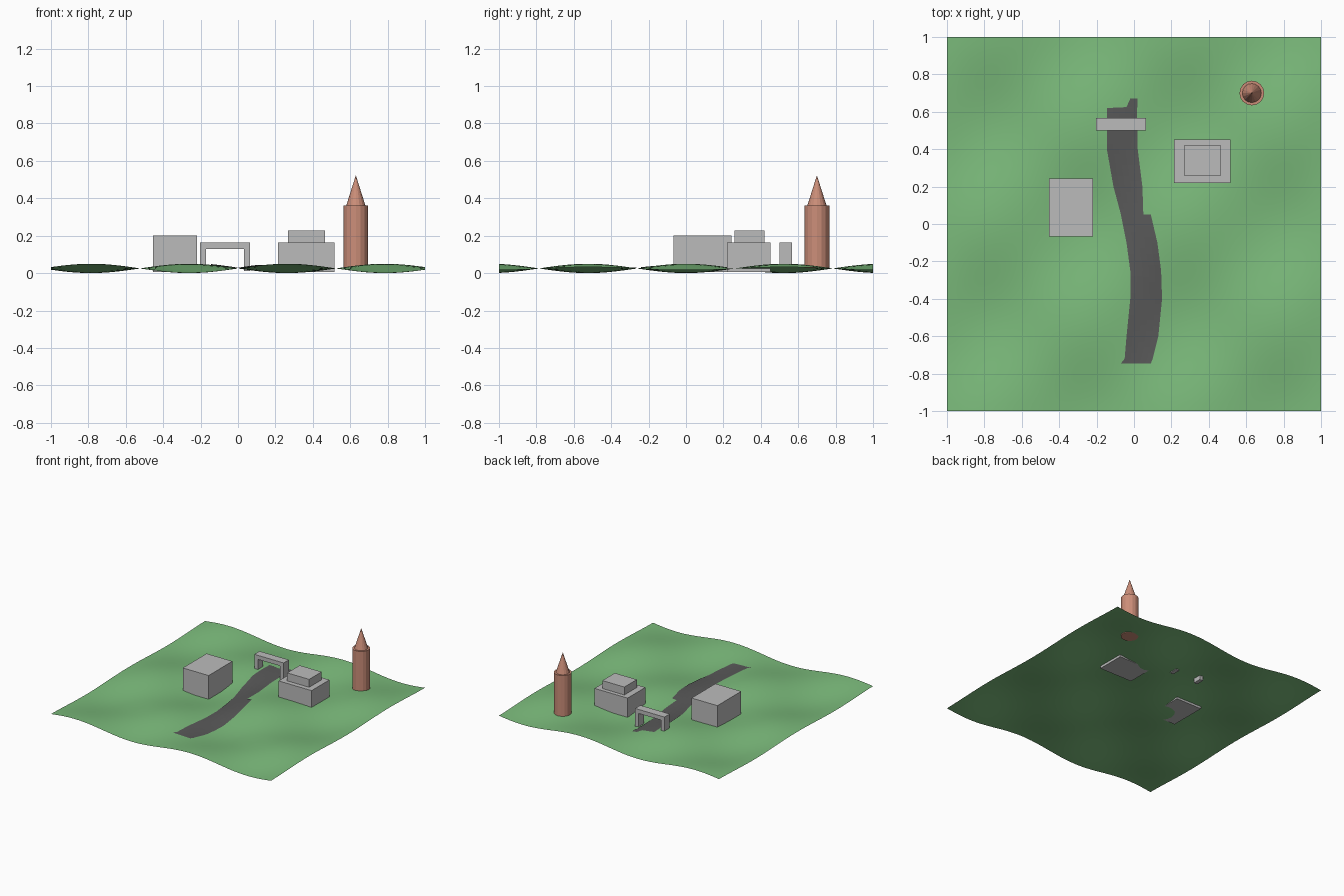
import bpy, bmesh
from math import sin, cos
from mathutils import Matrix, Vector

cube = bpy.data.objects.get("Cube")
if cube:
    bpy.data.objects.remove(cube, do_unlink=True)


def material(name, color):
    m = bpy.data.materials.new(name)
    m.use_nodes = True
    rgba = (*color, 1)
    m.diffuse_color = rgba
    bsdf = next(n for n in m.node_tree.nodes if n.type == 'BSDF_PRINCIPLED')
    bsdf.inputs["Base Color"].default_value = rgba
    return m


GRASS = material("grass green", (0.2, 0.5, 0.2))
STONE = material("stone grey", (0.5, 0.5, 0.5))
ASPHALT = material("dark path grey", (0.1, 0.1, 0.1))
CLAY = material("clay red", (0.6, 0.27, 0.19))


def finish(name, bm, mat, smooth=False):
    mesh = bpy.data.meshes.new(name)
    bm.to_mesh(mesh)
    bm.free()
    mesh.materials.append(mat)
    for p in mesh.polygons:
        p.use_smooth = smooth
    ob = bpy.data.objects.new(name, mesh)
    bpy.context.scene.collection.objects.link(ob)
    return ob


def box(name, lo, hi, mat=STONE):
    lo, hi = Vector(lo), Vector(hi)
    bm = bmesh.new()
    bmesh.ops.create_cube(bm, size=1, matrix=Matrix.Translation((lo + hi) / 2)
                          @ Matrix.Diagonal((*(hi - lo), 1)))
    return finish(name, bm, mat)


def cone(name, x, y, z0, z1, r0, r1, mat):
    bm = bmesh.new()
    bmesh.ops.create_cone(bm, cap_ends=True, segments=16, radius1=r0, radius2=r1,
                          depth=z1 - z0,
                          matrix=Matrix.Translation((x, y, (z0 + z1) / 2)))
    return finish(name, bm, mat)


def ground_height(x, y):
    return 0.025 + 0.025 * sin(6 * x) * cos(6 * y)


# Rolling ground sheet
bm = bmesh.new()
bmesh.ops.create_grid(bm, x_segments=48, y_segments=48, size=1)
for v in bm.verts:
    v.co.z = ground_height(v.co.x, v.co.y)
finish("ground", bm, GRASS, smooth=True)

# Winding path draped on the ground: (y, left edge, right edge)
OUTLINE = [(-0.745, -0.07, 0.09), (-0.72, -0.05, 0.1), (-0.6, -0.04, 0.13),
           (-0.4, -0.02, 0.15), (-0.25, -0.02, 0.145), (-0.1, -0.04, 0.125),
           (0.05, -0.07, 0.09), (0.051, -0.07, 0.05), (0.2, -0.11, 0.045),
           (0.4, -0.145, 0.02), (0.62, -0.145, 0.015), (0.625, -0.04, 0.02),
           (0.67, -0.02, 0.02)]
bm = bmesh.new()
previous = None
for (y0, a0, b0), (y1, a1, b1) in zip(OUTLINE, OUTLINE[1:]):
    steps = max(1, round((y1 - y0) / 0.03))
    for i in range(steps + 1):
        t = i / steps
        if previous and i == 0:
            continue
        y, a, b = (p + (q - p) * t for p, q in ((y0, y1), (a0, a1), (b0, b1)))
        row = []
        for k in range(6):
            x = a + (b - a) * k / 5
            row.append(bm.verts.new((x, y, ground_height(x, y) + 0.004)))
        if previous:
            for k in range(5):
                bm.faces.new((previous[k], previous[k + 1], row[k + 1], row[k]))
        previous = row
finish("path", bm, ASPHALT)

# Plain block building
box("block_building", (-0.455, -0.067, 0.005), (-0.22, 0.242, 0.2))

# Stepped building
box("stepped_building_base", (0.215, 0.22, 0.005), (0.515, 0.452, 0.163))
box("stepped_building_top", (0.266, 0.258, 0.163), (0.466, 0.42, 0.228))

# Gateway over the path
box("gate_right_post", (-0.202, 0.5, 0.01), (-0.17, 0.568, 0.13))
box("gate_left_post", (0.033, 0.5, 0.01), (0.065, 0.568, 0.13))
box("gate_lintel", (-0.202, 0.5, 0.13), (0.065, 0.568, 0.163))

# Round tower with pointed roof
cone("tower_body", 0.63, 0.7, 0.027, 0.362, 0.066, 0.066, CLAY)
cone("tower_roof", 0.63, 0.7, 0.362, 0.523, 0.051, 0, CLAY)
